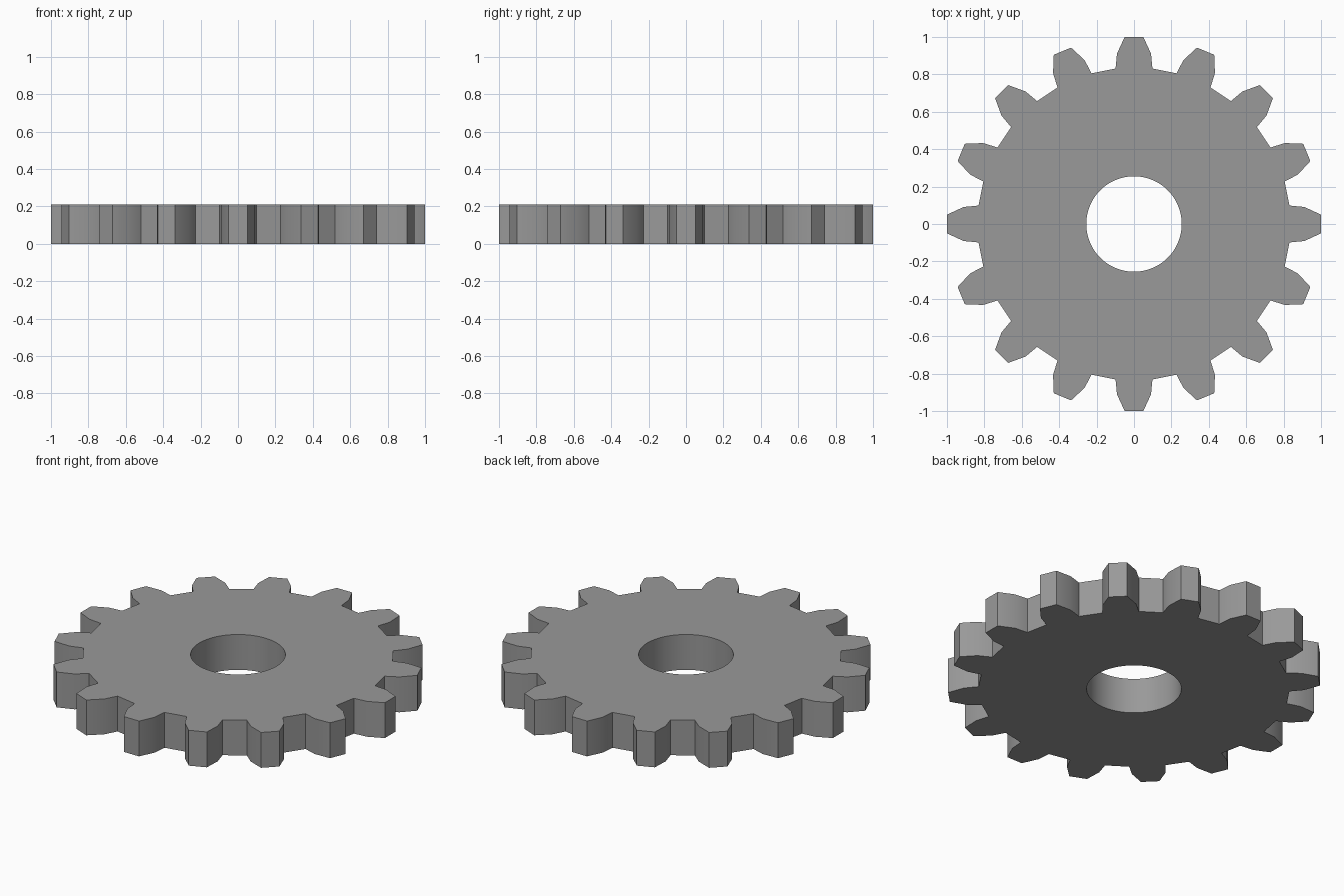
import bpy, bmesh
from math import pi, sin, cos, radians

if "Cube" in bpy.data.objects:
    bpy.data.objects.remove(bpy.data.objects["Cube"])

TEETH = 16
HEIGHT = 0.21
BORE = 0.255
# Half tooth profile: (distance from axis, half width), root to tip
HALF = [(0.831, 0.0985), (0.911, 0.091), (1.0, 0.05)]
TOOTH = [(r, -w) for r, w in HALF] + [(r, w) for r, w in reversed(HALF)]
N = len(TOOTH)
PITCH = 2 * pi / TEETH

bm = bmesh.new()


def ring(points, z):
    return [bm.verts.new((x, y, z)) for x, y in points]


# Toothed outline and matching round bore, both anticlockwise
outline, bore = [], []
for t in range(TEETH):
    a = t * PITCH
    for i, (r, w) in enumerate(TOOTH):
        outline.append((r * cos(a) - w * sin(a), r * sin(a) + w * cos(a)))
        b = a + (i - (N - 1) / 2) * PITCH / N
        bore.append((BORE * cos(b), BORE * sin(b)))

# Bridge the four rings: underside, tooth walls, top, bore wall
rings = [ring(bore, 0), ring(outline, 0), ring(outline, HEIGHT), ring(bore, HEIGHT)]
for k in range(4):
    p, q = rings[k], rings[(k + 1) % 4]
    for i in range(len(p)):
        j = (i + 1) % len(p)
        bm.faces.new((p[i], p[j], q[j], q[i]))
bmesh.ops.recalc_face_normals(bm, faces=bm.faces)

mesh = bpy.data.meshes.new("gear_wheel")
bm.to_mesh(mesh)
bm.free()
gear = bpy.data.objects.new("gear_wheel", mesh)
bpy.context.collection.objects.link(gear)

# Dark grey metal
metal = bpy.data.materials.new("dark_grey_metal")
metal.diffuse_color = (0.32, 0.32, 0.32, 1)
metal.use_nodes = True
metal.node_tree.nodes["Principled BSDF"].inputs["Base Color"].default_value = metal.diffuse_color
mesh.materials.append(metal)

# Smooth bore, crisp tooth edges
bpy.context.view_layer.objects.active = gear
gear.select_set(True)
bpy.ops.object.shade_smooth_by_angle(angle=radians(30))
